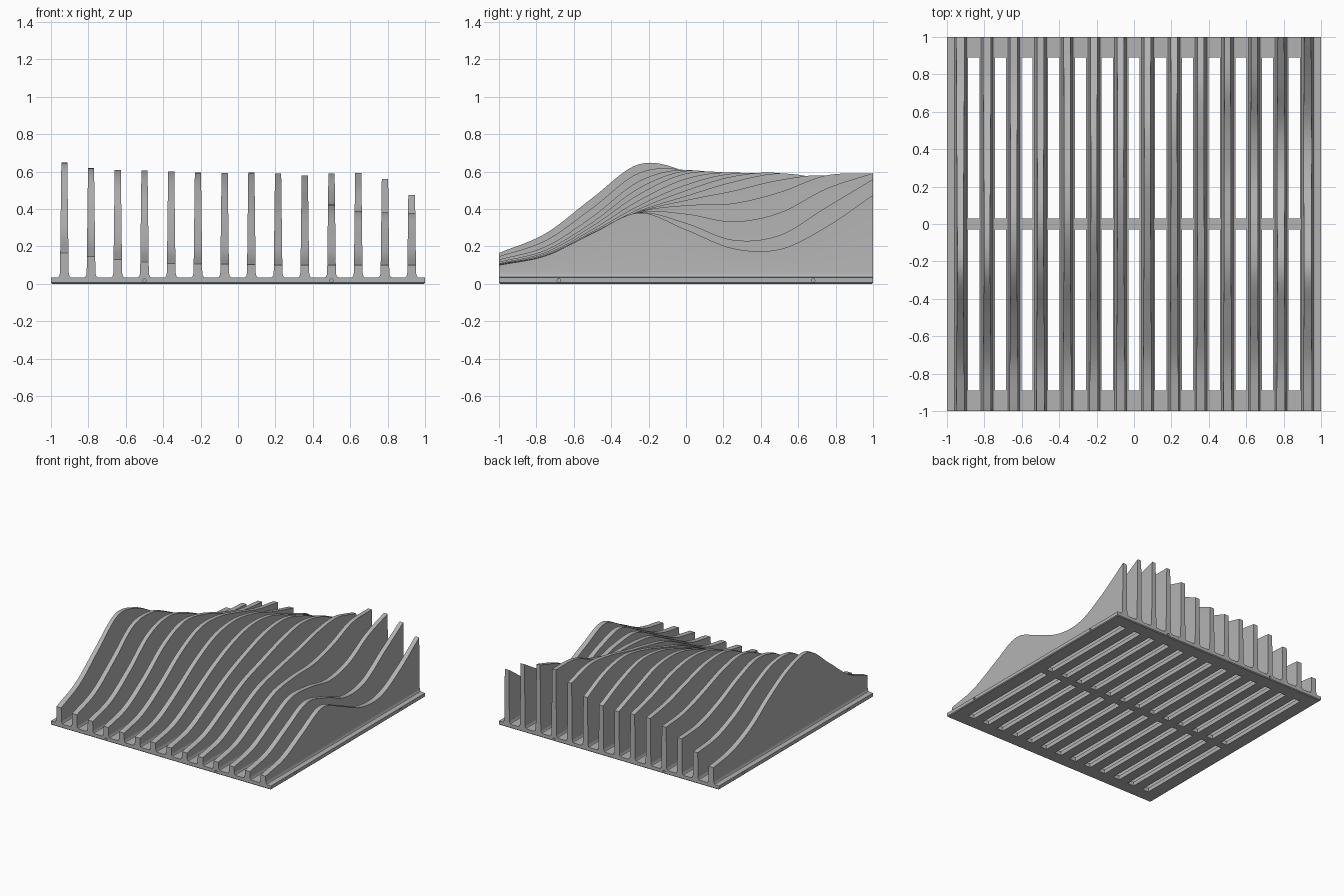
import bpy
import bmesh
from mathutils import Matrix

default = bpy.data.objects.get("Cube")
if default:
    bpy.data.objects.remove(default, do_unlink=True)

# Single metal colour
metal = bpy.data.materials.new("light_grey_metal")
metal.use_nodes = True
grey = (0.45, 0.45, 0.45, 1.0)
metal.diffuse_color = grey
metal.node_tree.nodes["Principled BSDF"].inputs["Base Color"].default_value = grey

FIN_COUNT = 14
PITCH = 1 / 7
PLATE_TOP = 0.033

# Height of the sculpted surface: one row per key fin, nine even steps front to back
KEY_FINS = {
    0: (0.165, 0.27, 0.46, 0.64, 0.60, 0.47, 0.31, 0.21, 0.17),
    2: (0.13, 0.20, 0.36, 0.55, 0.61, 0.54, 0.43, 0.35, 0.33),
    4: (0.11, 0.17, 0.31, 0.48, 0.59, 0.59, 0.53, 0.46, 0.42),
    6: (0.105, 0.155, 0.28, 0.42, 0.53, 0.59, 0.575, 0.49, 0.40),
    8: (0.10, 0.15, 0.27, 0.39, 0.47, 0.545, 0.59, 0.55, 0.44),
    10: (0.10, 0.15, 0.27, 0.385, 0.42, 0.43, 0.49, 0.58, 0.59),
    12: (0.10, 0.15, 0.27, 0.38, 0.325, 0.235, 0.26, 0.41, 0.56),
    13: (0.10, 0.15, 0.27, 0.38, 0.29, 0.19, 0.185, 0.305, 0.475),
}


def make_object(name, bm):
    bmesh.ops.recalc_face_normals(bm, faces=bm.faces)
    mesh = bpy.data.meshes.new(name)
    bm.to_mesh(mesh)
    bm.free()
    mesh.materials.append(metal)
    obj = bpy.data.objects.new(name, mesh)
    bpy.context.collection.objects.link(obj)
    return obj


def spline(xs, vals, x):
    """Smooth cubic interpolation with finite-difference tangents."""
    last = len(xs) - 1

    def slope(i):
        a, b = max(i - 1, 0), min(i + 1, last)
        return (vals[b] - vals[a]) / (xs[b] - xs[a])

    i = max(j for j in range(last) if xs[j] <= x)
    h = xs[i + 1] - xs[i]
    t = (x - xs[i]) / h
    s = 1 - t
    return (vals[i] * s * s * (1 + 2 * t) + vals[i + 1] * t * t * (1 + 2 * s)
            + h * t * s * (slope(i) * s - slope(i + 1) * t))


def fin_heights(index):
    keys = list(KEY_FINS)
    return [spline(keys, column, index) for column in zip(*KEY_FINS.values())]


def half_width(z):
    return 0.024 - 0.0125 * z


def build_fin(index):
    """Drafted fin with a filleted foot, swept front to back."""
    x = (index - (FIN_COUNT - 1) / 2) * PITCH
    ys = [-1 + i / 4 for i in range(9)]
    heights = fin_heights(index)
    steps = 64
    bm = bmesh.new()
    rings = []
    for k in range(steps + 1):
        y = -1 + 2 * k / steps
        top = spline(ys, heights, y)
        side = [(0.041, 0.03), (0.04, PLATE_TOP), (0.032, 0.036),
                (0.026, 0.045), (half_width(0.06), 0.06), (half_width(top), top)]
        section = side + [(-w, z) for w, z in reversed(side)]
        rings.append([bm.verts.new((x + w, y, z)) for w, z in section])
    count = len(rings[0])
    for a, b in zip(rings, rings[1:]):
        for j in range(count):
            n = (j + 1) % count
            bm.faces.new((a[j], a[n], b[n], b[j]))
    bm.faces.new(rings[0])
    bm.faces.new(rings[-1])
    fin = make_object(f"fin_{index + 1}", bm)
    bpy.ops.object.select_all(action="DESELECT")
    bpy.context.view_layer.objects.active = fin
    fin.select_set(True)
    bpy.ops.object.shade_smooth_by_angle()


def add_box(bm, center, size):
    matrix = Matrix.Translation(center) @ Matrix.Diagonal((*size, 1))
    return bmesh.ops.create_cube(bm, size=1, matrix=matrix)["verts"]


# Base plate with a small chamfer around the underside
bm = bmesh.new()
add_box(bm, (0, 0, PLATE_TOP / 2), (2, 2, PLATE_TOP))
rim = [e for e in bm.edges if all(v.co.z < 0.001 for v in e.verts)]
bmesh.ops.bevel(bm, geom=rim, offset=0.006, segments=1, affect="EDGES")
plate = make_object("base_plate", bm)

# Cutter: two rows of air slots and small mounting holes in the four edges
bm = bmesh.new()
for i in range(FIN_COUNT - 1):
    for side in (-1, 1):
        add_box(bm, ((i - (FIN_COUNT - 2) / 2) * PITCH, side * 0.46, 0.02),
                (0.06, 0.86, 0.1))
for edge in (-1, 1):
    for side in (-1, 1):
        for axis, place in (("X", (side * 0.5, edge, 0.018)),
                            ("Y", (edge, side * 0.68, 0.018))):
            matrix = Matrix.Translation(place) @ Matrix.Rotation(1.570796, 4, axis)
            bmesh.ops.create_cone(bm, cap_ends=True, segments=16, radius1=0.009,
                                  radius2=0.009, depth=0.08, matrix=matrix)
cutter = make_object("slot_cutter", bm)
cutter.hide_render = True

# Apply the cut and discard the cutter
cut = plate.modifiers.new("slots", "BOOLEAN")
cut.operation = "DIFFERENCE"
cut.solver = "EXACT"
cut.object = cutter
bpy.context.view_layer.objects.active = plate
plate.select_set(True)
bpy.ops.object.modifier_apply(modifier=cut.name)
bpy.data.objects.remove(cutter, do_unlink=True)

# Row of fins
for i in range(FIN_COUNT):
    build_fin(i)
